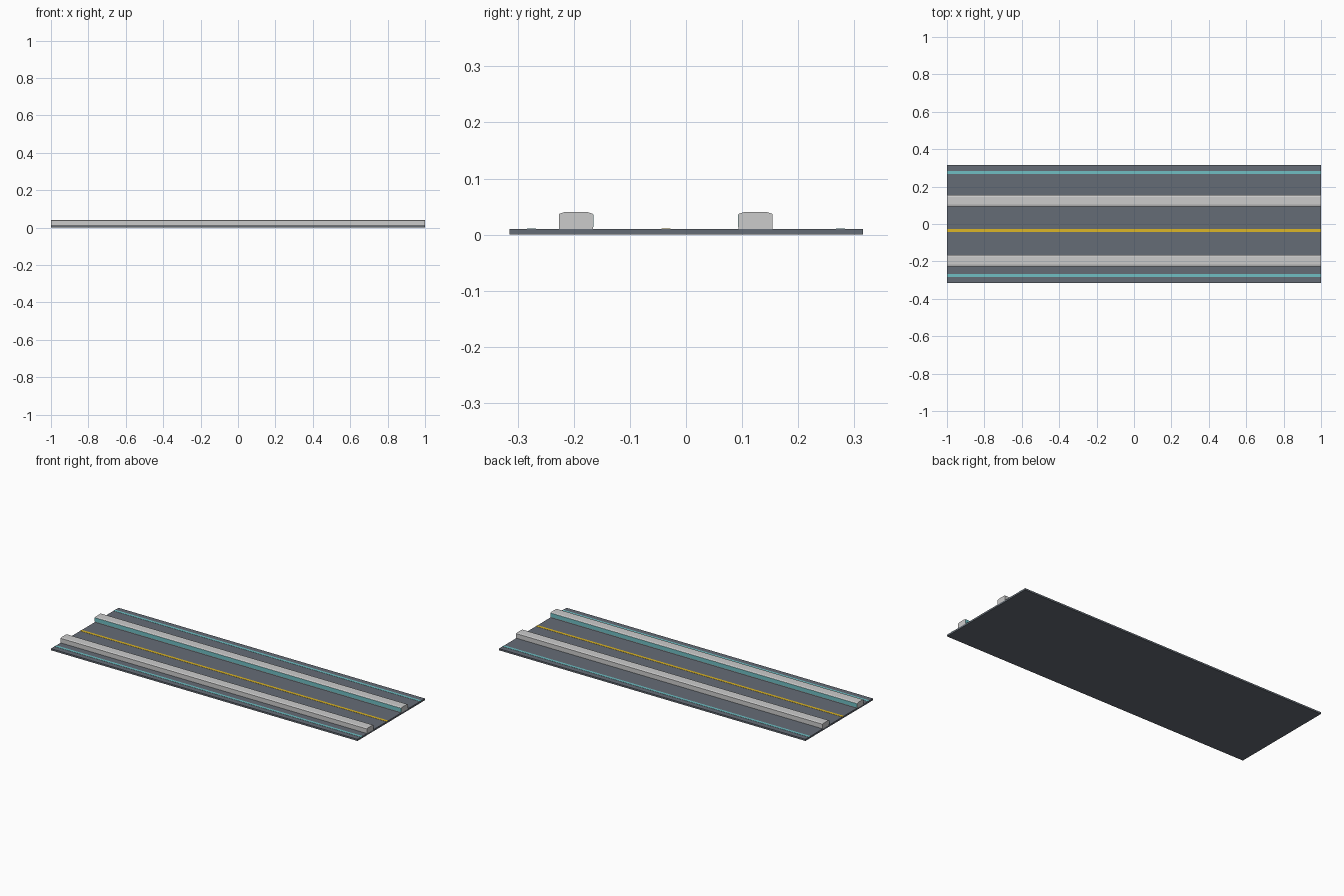
import bpy

if "Cube" in bpy.data.objects:
    bpy.data.objects.remove(bpy.data.objects["Cube"])


def material(name, rgb):
    m = bpy.data.materials.new(name)
    m.diffuse_color = (*rgb, 1)
    m.use_nodes = True
    m.node_tree.nodes["Principled BSDF"].inputs["Base Color"].default_value = m.diffuse_color
    return m


DARK = material("asphalt", (0.13, 0.15, 0.18))
LIGHT = material("concrete", (0.62, 0.62, 0.63))
TEAL = material("teal", (0.16, 0.52, 0.55))
YELLOW = material("yellow", (0.72, 0.47, 0.02))


def extrude_x(name, profile, mat, half=1.0):
    """Extrude a closed (y, z) profile along the full length."""
    n = len(profile)
    verts = [(x, y, z) for x in (-half, half) for y, z in profile]
    faces = [(i, i + n, (i + 1) % n + n, (i + 1) % n) for i in range(n)]
    faces += [tuple(range(n)), tuple(range(2 * n - 1, n - 1, -1))]
    # keep normals outward for profiles given in either direction
    area = sum(profile[i][0] * profile[(i + 1) % n][1]
               - profile[(i + 1) % n][0] * profile[i][1] for i in range(n))
    if area > 0:
        faces = [f[::-1] for f in faces]
    mesh = bpy.data.meshes.new(name)
    mesh.from_pydata(verts, [], faces)
    mesh.materials.append(mat)
    obj = bpy.data.objects.new(name, mesh)
    bpy.context.collection.objects.link(obj)
    return obj


def strip(name, y0, y1, z0, z1, mat):
    return extrude_x(name, [(y0, z0), (y1, z0), (y1, z1), (y0, z1)], mat)


# Base slab
strip("base_slab", -0.315, 0.315, 0.0, 0.01, DARK)

# Painted lines, barely raised
for name, y, mat in (("edge_line_front", -0.275, TEAL),
                     ("center_line", -0.036, YELLOW),
                     ("edge_line_back", 0.275, TEAL)):
    strip(name, y - 0.008, y + 0.008, 0.009, 0.011, mat)

# Chamfered rails, each with a teal panel on its inner side
for name, y, inner in (("front", -0.196, 1), ("back", 0.124, -1)):
    section = [(-0.03, 0.009), (0.03, 0.009), (0.03, 0.037),
               (0.021, 0.04), (-0.021, 0.04), (-0.03, 0.037)]
    extrude_x("rail_" + name, [(y + a, z) for a, z in section], LIGHT)
    a, b = sorted((y + inner * 0.029, y + inner * 0.0315))
    strip("rail_panel_" + name, a, b, 0.014, 0.036, TEAL)
